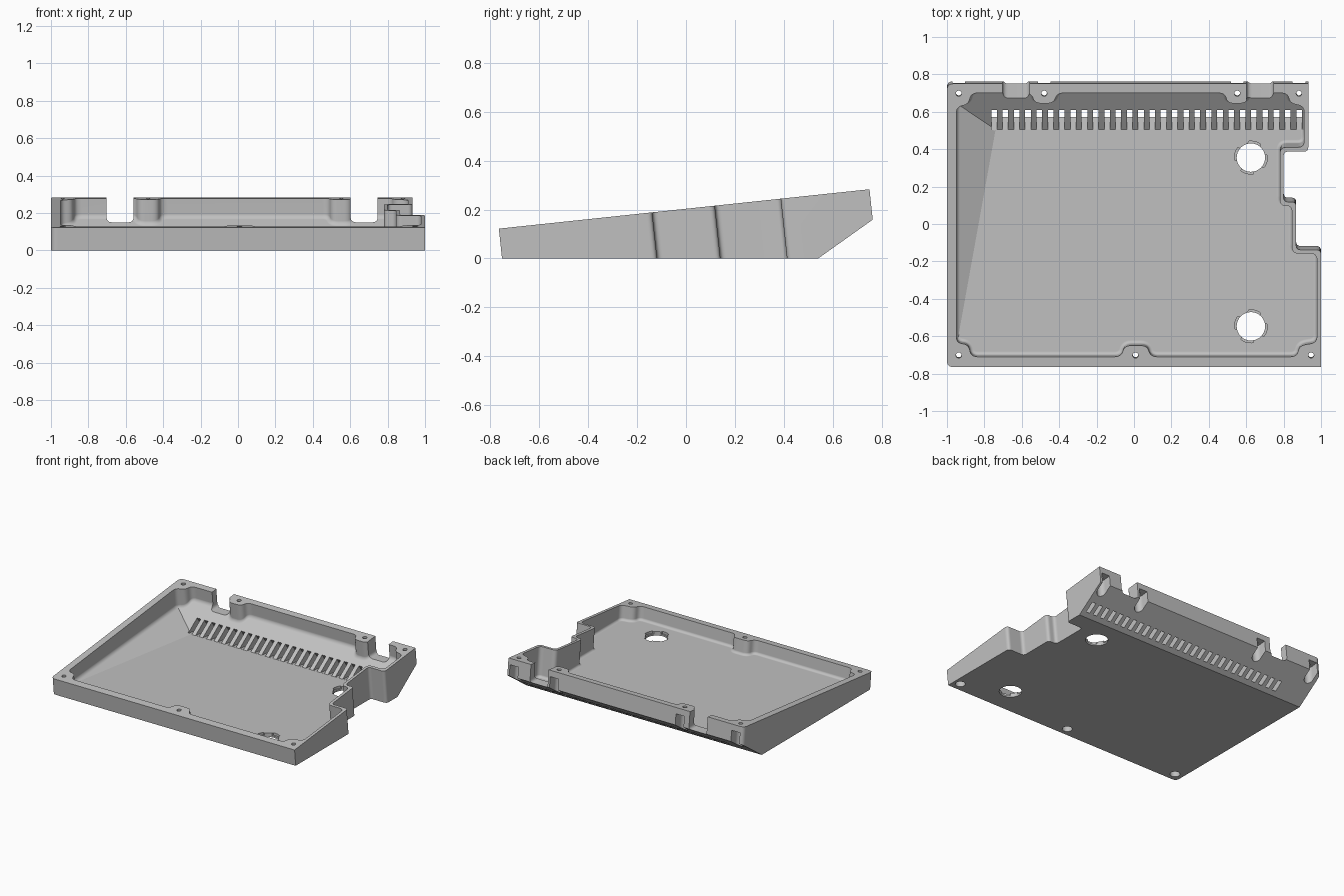
import bpy, bmesh, math
from mathutils import Matrix, Vector

if "Cube" in bpy.data.objects:
    bpy.data.objects.remove(bpy.data.objects["Cube"])

TILT = math.atan2(0.161, 1.515)
# Frame of the sloping rim: local z = 0 is the rim plane
RIM = (Matrix.Translation((0, 0, 0.2033)) @ Matrix.Rotation(TILT, 4, 'X')
       @ Matrix.Diagonal((1, 1 / math.cos(TILT), 1, 1)))
SLOPE = math.atan2(0.16, 0.225)
SLOPE_N = Vector((0, math.sin(SLOPE), -math.cos(SLOPE)))
FLOOR = 0.03
FLOOR_BACK = 0.505

grey = bpy.data.materials.new("grey plastic")
grey.use_nodes = True
colour = (0.53, 0.53, 0.53, 1)
grey.diffuse_color = colour
grey.node_tree.nodes["Principled BSDF"].inputs["Base Color"].default_value = colour


def rounded(points, radius, steps=6):
    """Round every corner of a closed outline."""
    out = []
    for i, p in enumerate(points):
        p = Vector(p)
        a, b = Vector(points[i - 1]) - p, Vector(points[(i + 1) % len(points)]) - p
        start = p + a.normalized() * min(radius, a.length * 0.45)
        end = p + b.normalized() * min(radius, b.length * 0.45)
        for k in range(steps + 1):
            t = k / steps
            out.append(start * (1 - t) ** 2 + p * 2 * t * (1 - t) + end * t * t)
    return out


def circle(x, y, r, n=32):
    return [(x + r * math.cos(math.tau * k / n), y + r * math.sin(math.tau * k / n))
            for k in range(n)]


def prism(bm, outline, low, high, matrix):
    """Extrude a flat outline between two heights."""
    bottom = [bm.verts.new(matrix @ Vector((p[0], p[1], low))) for p in outline]
    top = [bm.verts.new(matrix @ Vector((p[0], p[1], high))) for p in outline]
    bm.faces.new(bottom[::-1])
    bm.faces.new(top)
    for i in range(len(outline)):
        j = (i + 1) % len(outline)
        bm.faces.new((bottom[i], bottom[j], top[j], top[i]))


def trim(bm, point, normal):
    """Cut away everything on the normal's side and close the cut."""
    geom = bm.verts[:] + bm.edges[:] + bm.faces[:]
    cut = bmesh.ops.bisect_plane(bm, geom=geom, dist=1e-5, plane_co=point,
                                 plane_no=normal, clear_outer=True)["geom_cut"]
    edges = [e for e in cut if isinstance(e, bmesh.types.BMEdge) and e.is_boundary]
    bmesh.ops.edgeloop_fill(bm, edges=edges)
    bmesh.ops.recalc_face_normals(bm, faces=bm.faces[:])


def finish(bm, name):
    bmesh.ops.recalc_face_normals(bm, faces=bm.faces[:])
    mesh = bpy.data.meshes.new(name)
    bm.to_mesh(mesh)
    bm.free()
    mesh.materials.append(grey)
    obj = bpy.data.objects.new(name, mesh)
    bpy.context.scene.collection.objects.link(obj)
    return obj


def carve(target, bm):
    """Subtract a shape from the target, then discard it."""
    cutter = finish(bm, "cutter")
    cutter.hide_render = True
    mod = target.modifiers.new("carve", 'BOOLEAN')
    mod.operation, mod.solver, mod.object = 'DIFFERENCE', 'EXACT', cutter
    bpy.context.view_layer.objects.active = target
    bpy.ops.object.modifier_apply(modifier=mod.name)
    bpy.data.objects.remove(cutter)


# Outer shell: stepped right side, flat base, sloping lower back
front_right, back_right = (1, -0.765), (0.932, 0.75)
side = [front_right, (1, -0.138), (0.867, -0.138), (0.867, 0.118), (0.80, 0.118),
        (0.80, 0.387), (0.932, 0.387), back_right]
left = rounded([(-1, 0.75), (-1, -0.765), (0, -0.765), (0, 0.75)], 0.035)[:14]
outline = left + [front_right] + rounded(side, 0.025)[7:-7] + [back_right]
bm = bmesh.new()
prism(bm, outline, -0.6, 0, RIM)
trim(bm, (0, 0, 0), (0, 0, -1))
trim(bm, (0, 0.54, 0), SLOPE_N)
case = finish(bm, "case_bottom")

# Cavity: wraps around the screw bosses, with filleted floor edges
inner = [(-0.95, -0.635), (-0.885, -0.645), (-0.87, -0.71), (-0.07, -0.71),
         (-0.05, -0.65), (0.07, -0.65), (0.09, -0.71), (0.87, -0.71),
         (0.885, -0.65), (0.978, -0.635), (0.978, -0.158), (0.845, -0.158),
         (0.845, 0.097), (0.78, 0.097), (0.78, 0.41), (0.91, 0.41),
         (0.91, 0.63), (0.835, 0.645), (0.82, 0.70), (0.615, 0.70),
         (0.60, 0.645), (0.50, 0.645), (0.485, 0.70), (-0.41, 0.70),
         (-0.43, 0.645), (-0.53, 0.645), (-0.55, 0.70), (-0.87, 0.70),
         (-0.885, 0.64), (-0.95, 0.625)]
bm = bmesh.new()
prism(bm, rounded(inner, 0.035), -0.6, 0.1, RIM)
trim(bm, (0, 0, FLOOR), (0, 0, -1))
trim(bm, (0, FLOOR_BACK, FLOOR), SLOPE_N)
# Sloping left part of the floor
a, b, c = (Vector(p) for p in ((-0.95, -0.66, FLOOR), (-0.74, FLOOR_BACK, FLOOR),
                               (-0.95, 0.645, 0.13)))
trim(bm, a, -(b - a).cross(c - a))
lower = [e for e in bm.edges if len(e.link_faces) == 2
         and min(f.normal.z for f in e.link_faces) < -0.5
         and abs(max(f.normal.z for f in e.link_faces)) < 0.3]
bmesh.ops.bevel(bm, geom=lower, offset=0.018, segments=6, profile=0.5,
                affect='EDGES', clamp_overlap=False)
carve(case, bm)

# Two rounded cable notches through the back wall
along_y = Matrix.Rotation(math.pi / 2, 4, 'X')
for x0, x1 in ((-0.703, -0.558), (0.602, 0.747)):
    bm = bmesh.new()
    shape = rounded([(x0, 0.15), (x1, 0.15), (x1, 0.5), (x0, 0.5)], 0.03)
    prism(bm, shape, -0.9, -0.64, along_y)
    carve(case, bm)

# Row of vent slots in the sloping back: side profile swept along x
bm = bmesh.new()
along_x = Matrix(((0, 0, 1, 0), (1, 0, 0, 0), (0, 1, 0, 0), (0, 0, 0, 1)))
for i in range(28):
    x = -0.748 + i * 0.0604
    prism(bm, [(0.50, 0.031), (0.60, 0.019), (0.67, 0.02), (0.55, 0.19)],
          x - 0.015, x + 0.015, along_x)
carve(case, bm)

# Screw holes with pockets below; back pockets open through the wall
back = [(x, 0.698) for x in (-0.937, -0.48, 0.552, 0.882)]
front = [(x, -0.702) for x in (-0.937, 0.008, 0.947)]
for x, y in back + front:
    bm = bmesh.new()
    prism(bm, circle(x, y, 0.015, 24), -0.2, 0.1, RIM)
    carve(case, bm)
    bm = bmesh.new()
    pocket = circle(x, y, 0.034, 24)
    if y > 0:
        pocket = pocket[12:] + [(x + 0.034, y), (x + 0.034, 0.9), (x - 0.034, 0.9)]
    prism(bm, pocket, -0.5, -0.045, RIM)
    carve(case, bm)

# Round foot openings with keyed recesses
for y in (0.355, -0.547):
    bm = bmesh.new()
    prism(bm, circle(0.625, y, 0.076), -0.1, 0.12, Matrix())
    carve(case, bm)
    for turn in (-0.25, math.pi / 2 - 0.25):
        bm = bmesh.new()
        place = Matrix.Translation((0.625, y, 0)) @ Matrix.Rotation(turn, 4, 'Z')
        key = [p for p in circle(0, 0, 0.088, 64) if abs(p[1]) < 0.036]
        prism(bm, key, 0.012, 0.12, place)
        carve(case, bm)

# Smooth fillets, flat panels
bpy.ops.object.select_all(action='DESELECT')
case.select_set(True)
bpy.context.view_layer.objects.active = case
bpy.ops.object.shade_smooth_by_angle(angle=math.radians(19))
weighted = case.modifiers.new("flat panels", 'WEIGHTED_NORMAL')
weighted.keep_sharp = True
